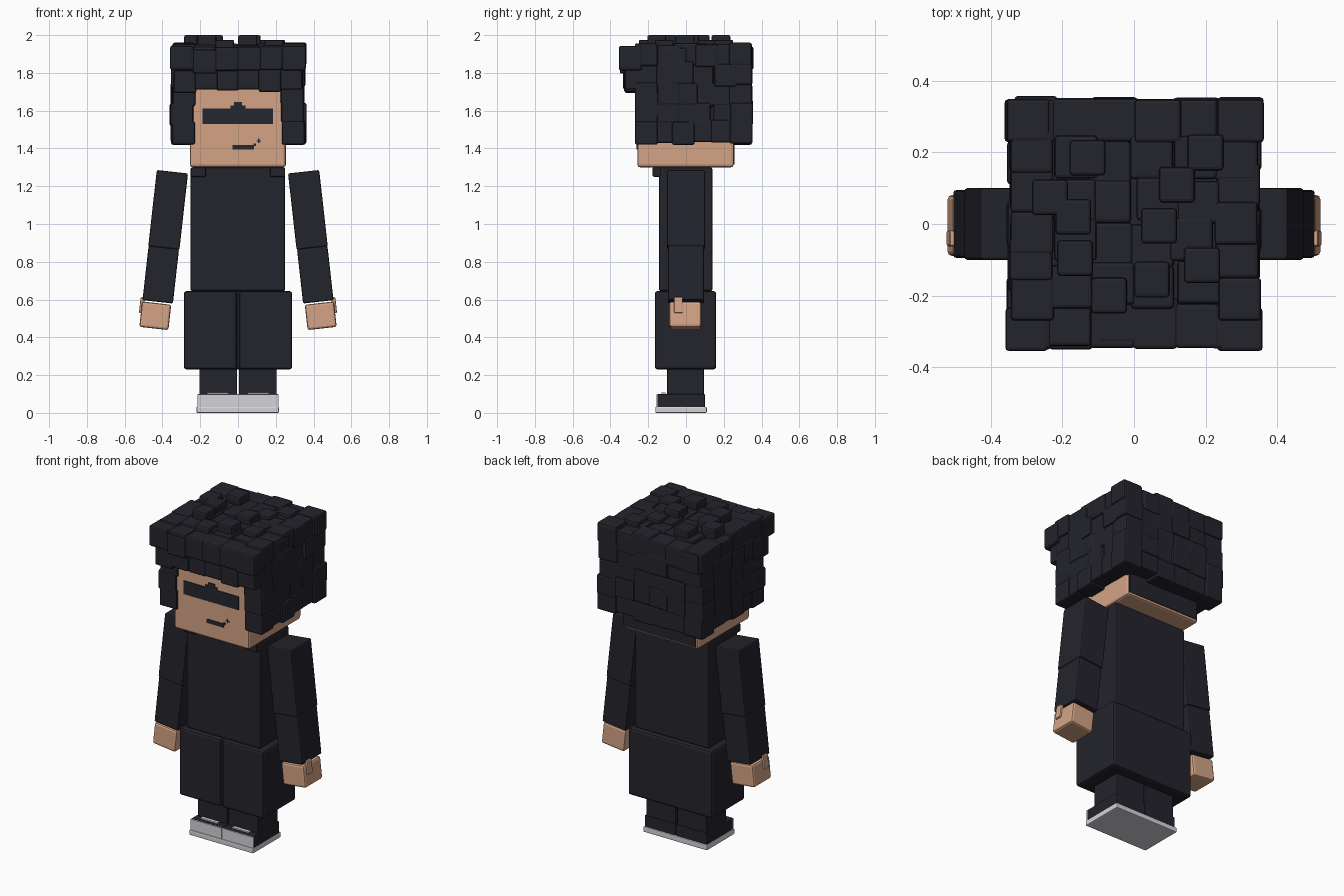
import bpy, bmesh, random
from math import radians
from mathutils import Vector, Matrix

random.seed(7)
if "Cube" in bpy.data.objects:
    bpy.data.objects.remove(bpy.data.objects["Cube"])


def material(name, r, g, b):
    m = bpy.data.materials.new(name)
    m.use_nodes = True
    m.diffuse_color = (r, g, b, 1)
    m.node_tree.nodes["Principled BSDF"].inputs["Base Color"].default_value = (r, g, b, 1)
    return m


DARK = material("dark cloth", 0.017, 0.017, 0.025)
INK = material("face ink", 0.018, 0.020, 0.030)
SKIN = material("skin", 0.66, 0.37, 0.235)
WHITE = material("off white rubber", 0.66, 0.65, 0.69)


def add_block(bm, lo, hi, bevel=0.008):
    """Add one box between two corners, with rounded edges."""
    lo, hi = Vector(lo), Vector(hi)
    mat = Matrix.Translation((lo + hi) / 2) @ Matrix.Diagonal((*(hi - lo), 1))
    verts = bmesh.ops.create_cube(bm, size=1, matrix=mat)["verts"]
    if bevel:
        edges = list({e for v in verts for e in v.link_edges})
        bmesh.ops.bevel(bm, geom=edges, offset=bevel, segments=2, profile=0.5,
                        affect='EDGES')


def finish(name, bm, mat):
    mesh = bpy.data.meshes.new(name)
    bm.to_mesh(mesh)
    bm.free()
    mesh.materials.append(mat)
    ob = bpy.data.objects.new(name, mesh)
    bpy.context.collection.objects.link(ob)
    return ob


def block(name, lo, hi, mat, bevel=0.008):
    bm = bmesh.new()
    add_block(bm, lo, hi, bevel)
    return finish(name, bm, mat)


def tilted(name, x, y, z, w, d, h, side, mat, bevel=0.008):
    """Box leaning outward with the arm on the given side."""
    ob = block(name, (-w / 2, -d / 2, -h / 2), (w / 2, d / 2, h / 2), mat, bevel)
    ob.location = (side * x, y, z)
    ob.rotation_euler.y = radians(-6.4 * side)


# Head, torso and coat skirt
block("head", (-0.255, -0.257, 1.3), (0.253, 0.252, 1.8), SKIN, 0.014)
block("nape_hair", (-0.245, 0.248, 1.315), (0.245, 0.256, 1.5), DARK, 0)
block("torso", (-0.252, -0.143, 0.645), (0.25, 0.14, 1.3), DARK, 0.01)
block("coat_skirt", (-0.287, -0.145, 0.23), (0.285, 0.16, 0.645), DARK, 0.015)

# Mirrored parts
for side, tag in ((-1, "right"), (1, "left")):
    def pair(name, x0, x1, y0, y1, z0, z1, mat, bevel=0.008):
        a, b = sorted((side * x0, side * x1))
        block(tag + "_" + name, (a, y0, z0), (b, y1, z1), mat, bevel)

    pair("coat_panel", 0.006, 0.287, -0.165, -0.12, 0.23, 0.645, DARK, 0.014)
    pair("collar_tab", 0.17, 0.25, -0.178, -0.13, 1.25, 1.3, DARK)
    pair("leg", 0.005, 0.205, -0.1, 0.095, 0.09, 0.24, DARK, 0.004)
    pair("shoe", 0.001, 0.213, -0.152, 0.1, 0.025, 0.1, DARK, 0.005)
    pair("toe_cap", 0.001, 0.214, -0.157, -0.15, 0.03, 0.098, WHITE, 0)
    pair("lace", 0.05, 0.165, -0.13, -0.108, 0.1, 0.109, WHITE, 0.002)

    tilted(tag + "_upper_arm", 0.37, 0, 1.075, 0.166, 0.2, 0.406, side, DARK)
    tilted(tag + "_forearm", 0.409, 0, 0.732, 0.162, 0.19, 0.29, side, DARK)
    tilted(tag + "_hand", 0.438, -0.004, 0.514, 0.155, 0.17, 0.135, side, SKIN, 0.012)
    tilted(tag + "_thumb", 0.509, -0.04, 0.57, 0.022, 0.045, 0.085, side, SKIN, 0.006)

block("sole", (-0.22, -0.162, 0), (0.217, 0.11, 0.032), WHITE, 0.006)

# Glasses, mouth and cheek mark as thin plates on the face
bm = bmesh.new()
add_block(bm, (-0.188, -0.262, 1.53), (0.186, -0.255, 1.612), 0)
add_block(bm, (-0.04, -0.262, 1.612), (0.04, -0.255, 1.628), 0)
add_block(bm, (-0.022, -0.262, 1.628), (0.022, -0.255, 1.645), 0)
finish("glasses", bm, INK)
bm = bmesh.new()
add_block(bm, (-0.03, -0.262, 1.395), (0.085, -0.255, 1.418), 0)
add_block(bm, (0.082, -0.262, 1.412), (0.094, -0.255, 1.426), 0)
finish("mouth", bm, INK)
bm = bmesh.new()
add_block(bm, (0.098, -0.26, 1.437), (0.122, -0.255, 1.442), 0)
add_block(bm, (0.107, -0.26, 1.428), (0.113, -0.255, 1.453), 0)
finish("cheek_mark", bm, INK)

# Hair mass: crown, sides and back
bm = bmesh.new()
add_block(bm, (-0.33, -0.31, 1.76), (0.33, 0.335, 1.93))
add_block(bm, (-0.31, -0.285, 1.715), (0.31, 0.3, 1.8))
for s in (-1, 1):
    a, b = sorted((s * 0.25, s * 0.33))
    add_block(bm, (a, -0.255, 1.45), (b, 0.335, 1.8))
add_block(bm, (-0.33, 0.245, 1.45), (0.33, 0.335, 1.8))
finish("hair_mass", bm, DARK)


def tuft(bm, x, y, z, w=0.12, d=0.12, h=0.12):
    half = Vector((w, d, h)) / 2
    add_block(bm, Vector((x, y, z)) - half, Vector((x, y, z)) + half, 0.01)


def jitter(amount):
    return random.uniform(-amount, amount)


# Tufts over the sides and back
bm = bmesh.new()
for row in range(5):
    z = 1.49 + row * 0.1
    for col in range(6):
        u = -0.21 + col * 0.1
        for s in (-1, 1):
            y = u if col in (0, 5) else u + jitter(0.02)
            tuft(bm, s * (0.283 + random.uniform(0, 0.014)), y, z + jitter(0.012))
        x = (-0.29 + col * 0.116) + jitter(0.01)
        tuft(bm, x, 0.283 + random.uniform(0, 0.012), z + jitter(0.012), w=0.13)
finish("side_and_back_tufts", bm, DARK)

# Fringe: jutting upper row, hanging lower row
bm = bmesh.new()
for i in range(6):
    x = -0.295 + i * 0.118
    tuft(bm, x, -0.285 - random.uniform(0, 0.013), 1.875 + jitter(0.025), w=0.125, h=0.125)
    tuft(bm, x * 0.95, -0.265 + jitter(0.008), 1.765 + jitter(0.012))
for s in (-1, 1):
    tuft(bm, s * 0.3, -0.295, 1.88, h=0.125)
    tuft(bm, s * 0.292, -0.21, 1.488, w=0.11)
    tuft(bm, s * 0.298, -0.2, 1.63, w=0.1)
finish("fringe_tufts", bm, DARK)

# Crown: an even bed of tufts with taller ones on top
bm = bmesh.new()
for i in range(6):
    for j in range(6):
        x, y = -0.285 + i * 0.114, -0.28 + j * 0.114
        rim = i in (0, 5) or j in (0, 5)
        top = 1.94 if rim else 1.96
        tuft(bm, x + jitter(0.012), y + jitter(0.012), top - 0.06 - random.uniform(0, 0.015))
tall = [(0.12, 0.11), (-0.13, 0.185), (-0.235, 0.075), (0.07, -0.005), (-0.165, -0.095),
        (0.05, -0.155), (-0.07, -0.2), (0.19, -0.115), (-0.17, 0.02), (0.2, 0.2)]
for k, (x, y) in enumerate(tall):
    z = 1.975 if x > 0.1 or x == -0.07 else 2.0
    tuft(bm, x, y, z - 0.05, 0.1, 0.1, 0.1)
finish("crown_tufts", bm, DARK)
